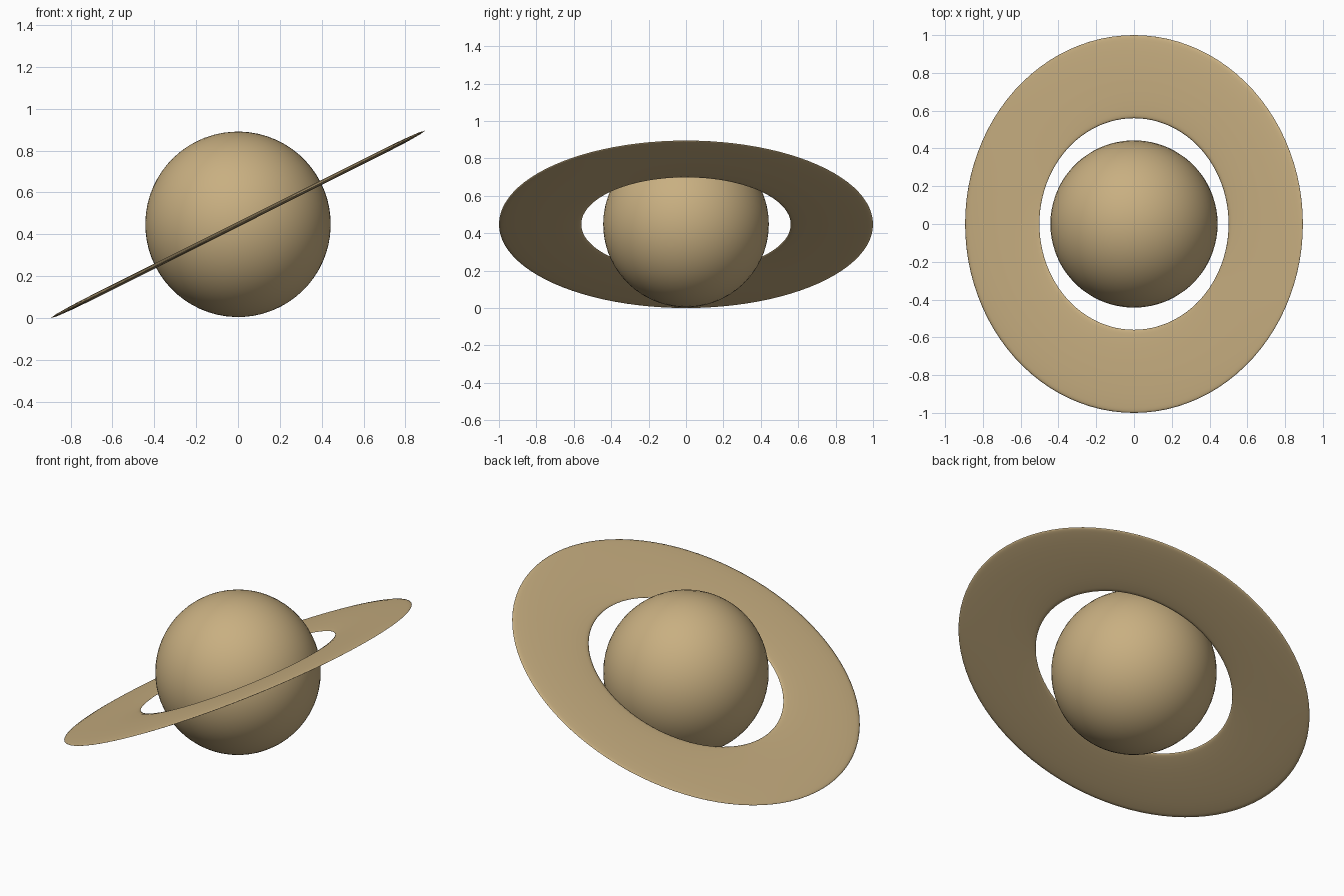
import bpy
import math

if "Cube" in bpy.data.objects:
    bpy.data.objects.remove(bpy.data.objects["Cube"])

CENTRE = (0, 0, 0.448)
TILT = math.radians(-26.6)

sand = bpy.data.materials.new("sand")
sand.diffuse_color = (0.58, 0.43, 0.22, 1)
sand.use_nodes = True
sand.node_tree.nodes["Principled BSDF"].inputs["Base Color"].default_value = sand.diffuse_color


def finish(name):
    ob = bpy.context.object
    ob.name = name
    ob.data.materials.append(sand)
    bpy.ops.object.shade_smooth()
    return ob


# Round planet body, poles along the ring axis
bpy.ops.mesh.primitive_uv_sphere_add(segments=64, ring_count=32, radius=0.443,
                                     location=CENTRE, rotation=(0, TILT, 0))
finish("planet")

# Broad thin ring: a flattened, tilted torus
bpy.ops.mesh.primitive_torus_add(major_radius=0.78, minor_radius=0.22,
                                 major_segments=96, minor_segments=12,
                                 location=CENTRE, rotation=(0, TILT, 0))
finish("ring").scale = (1, 1, 0.05)
